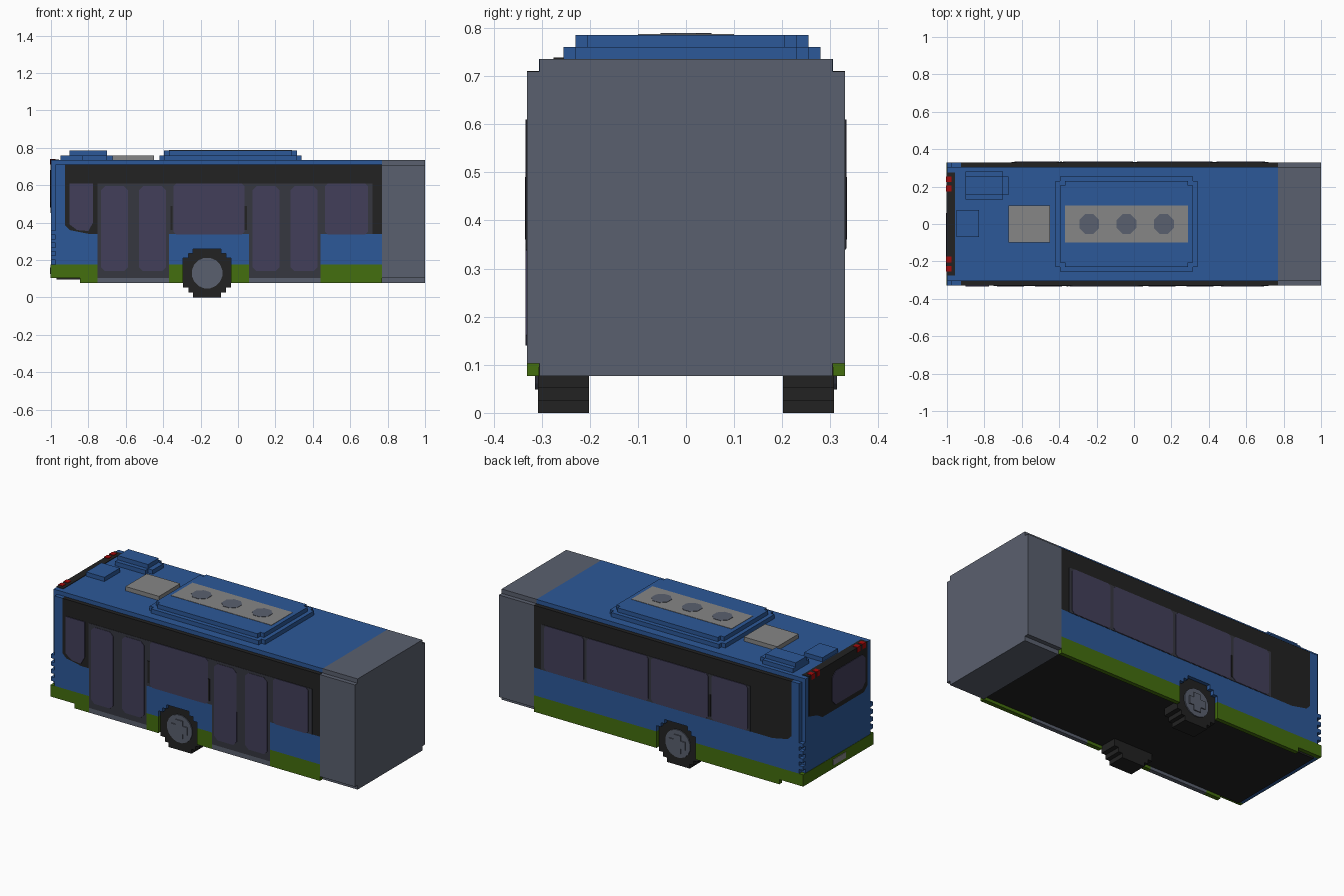
import bpy, bmesh, math

cube = bpy.data.objects.get("Cube")
if cube:
    bpy.data.objects.remove(cube)


def material(name, *rgb):
    lin = [(c / 255 / 12.92 if c < 11 else ((c / 255 + 0.055) / 1.055) ** 2.4) for c in rgb] + [1]
    m = bpy.data.materials.new(name)
    m.use_nodes = True
    m.diffuse_color = lin
    m.node_tree.nodes["Principled BSDF"].inputs["Base Color"].default_value = lin
    return m


BLUE = material("blue paint", 44, 88, 152)
GREEN = material("green paint", 68, 110, 14)
BLACK = material("black trim", 34, 34, 34)
GLASS = material("tinted glass", 66, 63, 90)
FRAME = material("dark frame", 54, 55, 64)
SLATE = material("slate grey", 90, 96, 110)
GREY = material("light grey", 134, 134, 134)
RED = material("red lamp", 165, 10, 10)


def prism(name, pts, axis, lo, hi, mat):
    """Extrude a 2D outline along an axis; the outline uses the other two axes in order."""
    lo, hi = sorted((lo, hi))
    bm = bmesh.new()
    verts = []
    for a, b in pts:
        co = [a, b]
        co.insert(axis, lo)
        verts.append(bm.verts.new(co))
    face = bm.faces.new(verts)
    new = bmesh.ops.extrude_face_region(bm, geom=[face])["geom"]
    for v in new:
        if isinstance(v, bmesh.types.BMVert):
            v.co[axis] = hi
    bmesh.ops.recalc_face_normals(bm, faces=bm.faces)
    me = bpy.data.meshes.new(name)
    bm.to_mesh(me)
    bm.free()
    me.materials.append(mat)
    ob = bpy.data.objects.new(name, me)
    bpy.context.collection.objects.link(ob)
    return ob


def rect(a0, a1, b0, b1, cut=0.0):
    if not cut:
        return [(a0, b0), (a1, b0), (a1, b1), (a0, b1)]
    return [(a0 + cut, b0), (a1 - cut, b0), (a1, b0 + cut), (a1, b1 - cut),
            (a1 - cut, b1), (a0 + cut, b1), (a0, b1 - cut), (a0, b0 + cut)]


def notched(a0, a1, b0, b1, n):
    """Rectangle with a square step taken out of each corner."""
    return [(a0 + n, b0), (a1 - n, b0), (a1 - n, b0 + n), (a1, b0 + n), (a1, b1 - n), (a1 - n, b1 - n),
            (a1 - n, b1), (a0 + n, b1), (a0 + n, b1 - n), (a0, b1 - n), (a0, b0 + n), (a0 + n, b0 + n)]


def box(name, x0, x1, y0, y1, z0, z1, mat):
    return prism(name, rect(x0, x1, y0, y1), 2, z0, z1, mat)


def circle(cx, cy, r, n):
    return [(cx + r * math.cos(math.tau * (i + 0.5) / n), cy + r * math.sin(math.tau * (i + 0.5) / n))
            for i in range(n)]


def spans(x0, x1, gaps):
    """Pieces of x0..x1 left after removing the gaps."""
    for g0, g1 in sorted(gaps):
        if g0 > x0:
            yield x0, g0
        x0 = max(x0, g1)
    if x1 > x0:
        yield x0, x1


IN, OUT, ROOF, JOINT = 0.305, 0.33, 0.735, 0.77
WHEEL_X = -0.165

# Inner body, floor and flexible joint
box("body_core", -1, JOINT, -IN, IN, 0.105, ROOF, BLUE)
box("floor", -0.97, JOINT, -IN, IN, 0.095, 0.105, BLACK)
prism("joint_bellows", notched(-OUT, OUT, 0.077, ROOF, 0.026), 0, JOINT, 1, SLATE)

# Side walls in rows, so the wheel arch steps like the tyre
rows = [(0.077, 0.105, 0.128, GREEN), (0.105, 0.175, 0.128, GREEN), (0.175, 0.21, 0.128, BLUE),
        (0.21, 0.235, 0.1, BLUE), (0.235, 0.26, 0.075, BLUE), (0.26, 0.34, 0, BLUE)]
tyre_rows = [(0, 0.026, 0.075), (0.026, 0.052, 0.1), (0.052, 0.21, 0.128),
             (0.21, 0.235, 0.1), (0.235, 0.26, 0.075)]
right_doors = [(-0.75, -0.37), (0.06, 0.44)]

for s, side, doors in ((-1, "right", right_doors), (1, "left", [])):
    for z0, z1, half, mat in rows:
        start = -0.845 if z0 < 0.1 else -0.975
        gaps = doors + ([(WHEEL_X - half, WHEEL_X + half)] if half else [])
        for x0, x1 in spans(start, JOINT, gaps):
            prism(f"{side}_wall", rect(x0, x1, z0, z1), 1, s * IN, s * OUT, mat)
    # Dark window band and the blue post behind it
    prism(f"{side}_rear_post", rect(-0.975, -0.925, 0.34, 0.71), 1, s * IN, s * OUT, BLUE)
    band = [(-0.925, 0.385), (-0.9, 0.36), (-0.8, 0.34), (JOINT, 0.34), (JOINT, 0.71), (-0.925, 0.71)]
    prism(f"{side}_window_band", band, 1, s * IN, s * OUT, BLACK)
    prism(f"{side}_band_corner", band[:3] + [(-0.925, 0.34)], 1, s * IN, s * OUT, BLUE)
    # Corner ribs
    for i in range(4):
        z = 0.2 + i * 0.045
        box(f"{side}_corner_rib", -1, -0.975, *sorted((s * IN, s * OUT)), z, z + 0.023, BLUE)
    # Wheel
    for z0, z1, half in tyre_rows:
        prism(f"{side}_tyre", rect(WHEEL_X - half, WHEEL_X + half, z0, z1), 1, s * 0.202, s * 0.308, BLACK)
    prism(f"{side}_hub", circle(WHEEL_X, 0.13, 0.083, 16), 1, s * 0.3, s * 0.314, SLATE)
    prism(f"{side}_hub_cross", notched(WHEEL_X - 0.053, WHEEL_X + 0.053, 0.077, 0.183, 0.03),
          1, s * 0.3, s * 0.32, SLATE)


def side_plate(name, s, x0, x1, z0, z1, mat, proud, cut=0.0):
    prism(name, rect(x0, x1, z0, z1, cut), 1, s * (OUT - 0.002), s * (OUT + proud), mat)


# Doors on the right side
for x0, x1 in right_doors:
    box("door_step", x0, x1, -OUT, -IN, 0.077, 0.105, SLATE)
    box("door_panel", x0, x1, -OUT, -IN, 0.105, 0.34, FRAME)
    side_plate("door_frame", -1, x0, x1, 0.34, 0.61, FRAME, 0.002)
    for p0 in (x0 + 0.017, x1 - 0.16):
        side_plate("door_glass", -1, p0, p0 + 0.146, 0.14, 0.595, GLASS, 0.004, 0.022)

# Fixed side windows with their surrounds
for x0, x1 in ((-0.37, 0.06), (0.44, 0.72)):
    side_plate("right_window_frame", -1, x0, x1, 0.34, 0.61, FRAME, 0.002)
for x0, x1 in ((-0.345, 0.035), (0.465, 0.695)):
    side_plate("right_window", -1, x0, x1, 0.337, 0.61, GLASS, 0.004, 0.015)
prism("right_rear_window", [(-0.9, 0.39), (-0.86, 0.36), (-0.8, 0.355), (-0.775, 0.4), (-0.775, 0.61), (-0.9, 0.61)],
      1, -OUT + 0.002, -OUT - 0.004, GLASS)
side_plate("left_window_frame", 1, -0.655, 0.72, 0.34, 0.61, FRAME, 0.002)
for x0, x1 in ((-0.64, -0.4), (-0.38, -0.005), (0.015, 0.42), (0.44, 0.7)):
    side_plate("left_window", 1, x0, x1, 0.342, 0.61, GLASS, 0.004, 0.015)
for s, xs in ((-1, (-0.355, 0.042)), (1, (-0.39,))):
    for x in xs:
        side_plate("window_divider", s, x - 0.006, x + 0.006, 0.36, 0.49, BLACK, 0.005)

# Rear end
box("rear_bumper", -1.002, -0.97, -OUT, OUT, 0.105, 0.175, GREEN)
rear = [(-0.24, 0.45), (0.15, 0.45), (0.2, 0.48), (0.275, 0.5), (0.275, 0.738), (-0.275, 0.738), (-0.275, 0.48)]
prism("rear_window_band", rear, 0, -1.003, -0.957, BLACK)
prism("rear_window", rect(-0.25, 0.06, 0.48, 0.68, 0.03), 0, -1.006, -1, GLASS)
box("number_plate", -1.005, -1, -0.07, 0.05, 0.125, 0.16, GREY)
for s in (-1, 1):
    for y in (0.19, 0.24):
        box("rear_lamp", -1.005, -0.975, s * y - 0.015, s * y + 0.015, 0.71, 0.741, RED)

# Roof equipment
prism("cooling_unit_base", notched(-0.42, 0.34, -0.255, 0.255, 0.025), 2, ROOF, 0.76, BLUE)
prism("cooling_unit_top", notched(-0.395, 0.315, -0.23, 0.23, 0.025), 2, 0.76, 0.785, BLUE)
prism("fan_plate", rect(-0.37, 0.29, -0.1, 0.1), 2, 0.78, 0.787, GREY)
for x in (-0.24, -0.04, 0.16):
    prism("fan", circle(x, 0, 0.057, 8), 2, 0.784, 0.789, SLATE)
box("roof_hatch", -0.67, -0.45, -0.1, 0.1, ROOF, 0.76, GREY)
box("rear_roof_box", -0.95, -0.83, -0.07, 0.075, ROOF, 0.76, BLUE)
box("side_roof_box", -0.9, -0.7, 0.13, 0.28, ROOF, 0.76, BLUE)
box("side_roof_box_nose", -0.7, -0.67, 0.155, 0.255, ROOF, 0.76, BLUE)
box("side_roof_box_top", -0.9, -0.7, 0.155, 0.255, 0.76, 0.785, BLUE)
